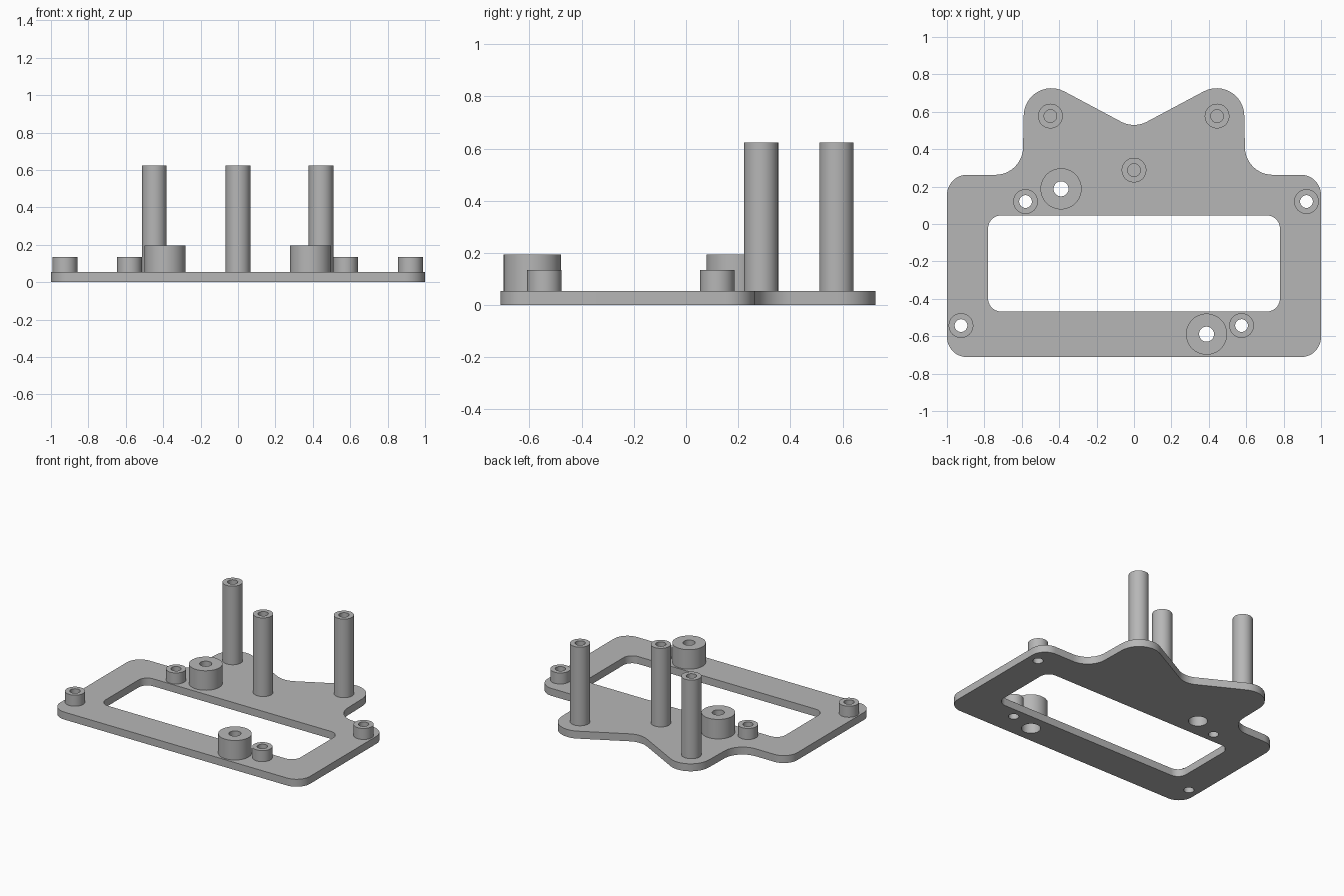
import bpy, bmesh, math
from mathutils import Vector

cube = bpy.data.objects.get("Cube")
if cube:
    bpy.data.objects.remove(cube)

SEGMENTS = 48
PLATE = 0.054

grey = bpy.data.materials.new("plain grey")
grey.use_nodes = True
colour = (0.47, 0.47, 0.47, 1)
grey.diffuse_color = colour
grey.node_tree.nodes["Principled BSDF"].inputs["Base Color"].default_value = colour


def fillet(corners, steps=12):
    """Round each (x, y, radius) corner of a closed outline."""
    points = []
    for i, (x, y, r) in enumerate(corners):
        p = Vector((x, y))
        a = (Vector(corners[i - 1][:2]) - p).normalized()
        b = (Vector(corners[(i + 1) % len(corners)][:2]) - p).normalized()
        half = a.angle(b) / 2
        reach = r / math.tan(half)
        centre = p + (a + b).normalized() * (r / math.sin(half))
        start = p + a * reach - centre
        end = p + b * reach - centre
        sweep = math.pi - 2 * half
        for k in range(steps + 1):
            t = k / steps
            points.append(centre + (start * math.sin((1 - t) * sweep)
                                    + end * math.sin(t * sweep)) / math.sin(sweep))
    return points


def circle(x, y, r):
    angles = [2 * math.pi * k / SEGMENTS for k in range(SEGMENTS)]
    return [Vector((x + r * math.cos(a), y + r * math.sin(a))) for a in angles]


def finish(obj):
    bpy.ops.object.select_all(action="DESELECT")
    obj.select_set(True)
    bpy.context.view_layer.objects.active = obj
    bpy.ops.object.shade_smooth_by_angle(angle=math.radians(35))


def make_plate(name, loops):
    """Flat plate from an outline followed by its openings."""
    curve = bpy.data.curves.new(name, "CURVE")
    curve.dimensions = "2D"
    curve.fill_mode = "BOTH"
    curve.extrude = PLATE / 2
    for loop in loops:
        spline = curve.splines.new("POLY")
        spline.points.add(len(loop) - 1)
        for point, co in zip(spline.points, loop):
            point.co = (co.x, co.y, 0, 1)
        spline.use_cyclic_u = True
    source = bpy.data.objects.new(name + " outline", curve)
    bpy.context.collection.objects.link(source)
    bpy.context.view_layer.update()
    evaluated = source.evaluated_get(bpy.context.evaluated_depsgraph_get())
    mesh = bpy.data.meshes.new_from_object(evaluated)
    bpy.data.objects.remove(source)
    bm = bmesh.new()
    bm.from_mesh(mesh)
    bmesh.ops.remove_doubles(bm, verts=bm.verts, dist=0.0001)
    bmesh.ops.translate(bm, verts=bm.verts, vec=(0, 0, PLATE / 2))
    bmesh.ops.recalc_face_normals(bm, faces=bm.faces)
    bm.to_mesh(mesh)
    bm.free()
    mesh.materials.clear()
    mesh.materials.append(grey)
    obj = bpy.data.objects.new(name, mesh)
    bpy.context.collection.objects.link(obj)
    finish(obj)


def lathe(name, x, y, profile):
    """Turn an (r, z) profile about a vertical axis."""
    bm = bmesh.new()
    verts = [bm.verts.new((r, 0, z)) for r, z in profile]
    edges = [bm.edges.new(pair) for pair in zip(verts, verts[1:])]
    bmesh.ops.spin(bm, geom=verts + edges, cent=(0, 0, 0), axis=(0, 0, 1),
                   angle=2 * math.pi, steps=SEGMENTS)
    bmesh.ops.remove_doubles(bm, verts=bm.verts, dist=0.0001)
    bmesh.ops.recalc_face_normals(bm, faces=bm.faces)
    # the outer wall must face outwards
    wall = max(bm.faces, key=lambda f: f.calc_center_median().xy.length)
    if wall.normal.xy.dot(wall.calc_center_median().xy) < 0:
        bmesh.ops.reverse_faces(bm, faces=bm.faces)
    mesh = bpy.data.meshes.new(name)
    bm.to_mesh(mesh)
    bm.free()
    mesh.materials.append(grey)
    obj = bpy.data.objects.new(name, mesh)
    obj.location = (x, y, 0)
    bpy.context.collection.objects.link(obj)
    finish(obj)


small_bosses = [(-0.58, 0.12), (0.922, 0.12), (-0.925, -0.543), (0.575, -0.543)]
large_bosses = [(-0.39, 0.188), (0.388, -0.589)]
posts = [(-0.447, 0.577), (0.444, 0.577), (0, 0.288)]
BORE, LARGE_BORE, RECESS = 0.034, 0.04, 0.063

# Base plate: right half of the outline, mirrored about the notch
half = [(1, -0.712, 0.108), (1, 0.263, 0.108),
        (0.596, 0.263, 0.148), (0.585, 0.822, 0.148)]
outline = half + [(0, 0.51, 0.148)] + [(-x, y, r) for x, y, r in reversed(half)]
window = [(-0.78, -0.468, 0.07), (0.78, -0.468, 0.07),
          (0.78, 0.046, 0.07), (-0.78, 0.046, 0.07)]
make_plate("base_plate", [fillet(outline), fillet(window)]
           + [circle(x, y, BORE) for x, y in small_bosses]
           + [circle(x, y, RECESS) for x, y in large_bosses])

# Short bosses with through holes
for i, (x, y) in enumerate(small_bosses, 1):
    lathe(f"small_boss_{i}", x, y,
          [(0.066, PLATE), (0.066, 0.134), (BORE, 0.134), (BORE, PLATE)])

# Wide bosses, recessed from below
for i, (x, y) in enumerate(large_bosses, 1):
    lathe(f"large_boss_{i}", x, y,
          [(0.11, PLATE), (0.11, 0.195), (LARGE_BORE, 0.195),
           (LARGE_BORE, 0.12), (RECESS, 0.12), (RECESS, PLATE)])

# Tall posts with blind holes
for i, (x, y) in enumerate(posts, 1):
    lathe(f"tall_post_{i}", x, y,
          [(0.066, PLATE), (0.066, 0.623), (BORE, 0.623), (BORE, 0.3), (0, 0.3)])
